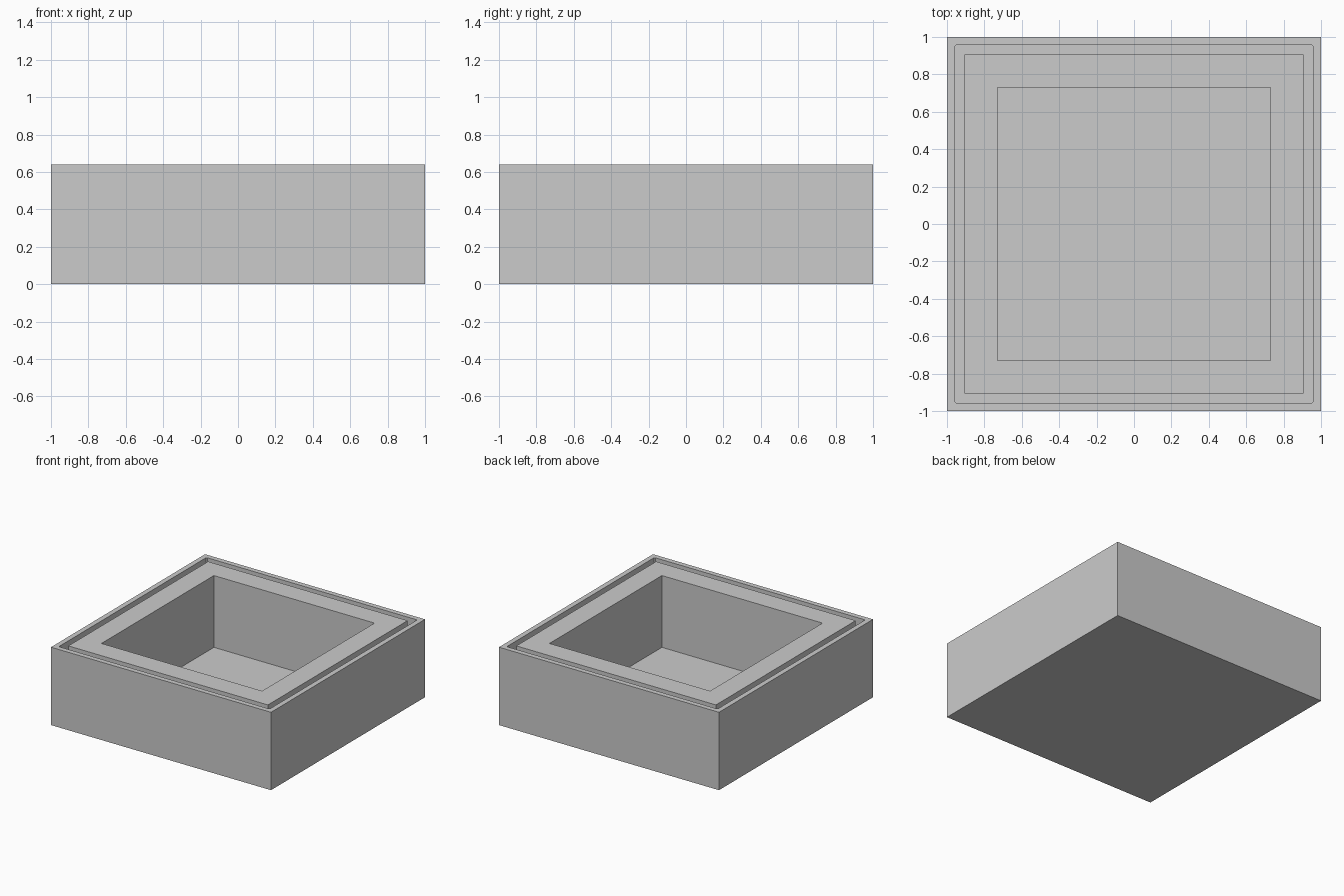
import bpy
import bmesh

cube = bpy.data.objects.get("Cube")
if cube:
    bpy.data.objects.remove(cube, do_unlink=True)

HEIGHT = 0.64
FLOOR = 0.05
GROOVE_FLOOR = HEIGHT - 0.1

# One plain grey for the whole box
grey = bpy.data.materials.new("light grey")
grey.use_nodes = True
grey.diffuse_color = (0.6, 0.6, 0.6, 1)
grey.node_tree.nodes["Principled BSDF"].inputs["Base Color"].default_value = (0.6, 0.6, 0.6, 1)


def square_ring(bm, half, z, corner=0.004):
    """Square loop of vertices with tiny cut corners."""
    c = half - corner if corner else half
    points = [(c, -half), (half, -c), (half, c), (c, half),
              (-c, half), (-half, c), (-half, -c), (-c, -half)]
    return [bm.verts.new((x, y, z)) for x, y in points]


# Cross-section from the underside, over the rim and groove, into the cavity:
# (half width, height, corner cut)
section = [
    (1.0, 0, 0), (1.0, HEIGHT, 0),
    (0.958, HEIGHT, 0.008), (0.958, GROOVE_FLOOR, 0.008),
    (0.907, GROOVE_FLOOR, 0), (0.907, HEIGHT, 0),
    (0.73, HEIGHT, 0), (0.73, FLOOR, 0),
]

bm = bmesh.new()
rings = [square_ring(bm, *step) for step in section]
for low, high in zip(rings, rings[1:]):
    for i in range(len(low)):
        j = (i + 1) % len(low)
        bm.faces.new((low[i], low[j], high[j], high[i]))
bm.faces.new(rings[0][::-1])
bm.faces.new(rings[-1])
# Merge the doubled points of the sharp corners
bmesh.ops.remove_doubles(bm, verts=bm.verts, dist=0.0005)
bmesh.ops.recalc_face_normals(bm, faces=bm.faces)

mesh = bpy.data.meshes.new("grooved_box")
bm.to_mesh(mesh)
bm.free()
mesh.materials.append(grey)
box = bpy.data.objects.new("grooved_box", mesh)
bpy.context.collection.objects.link(box)
